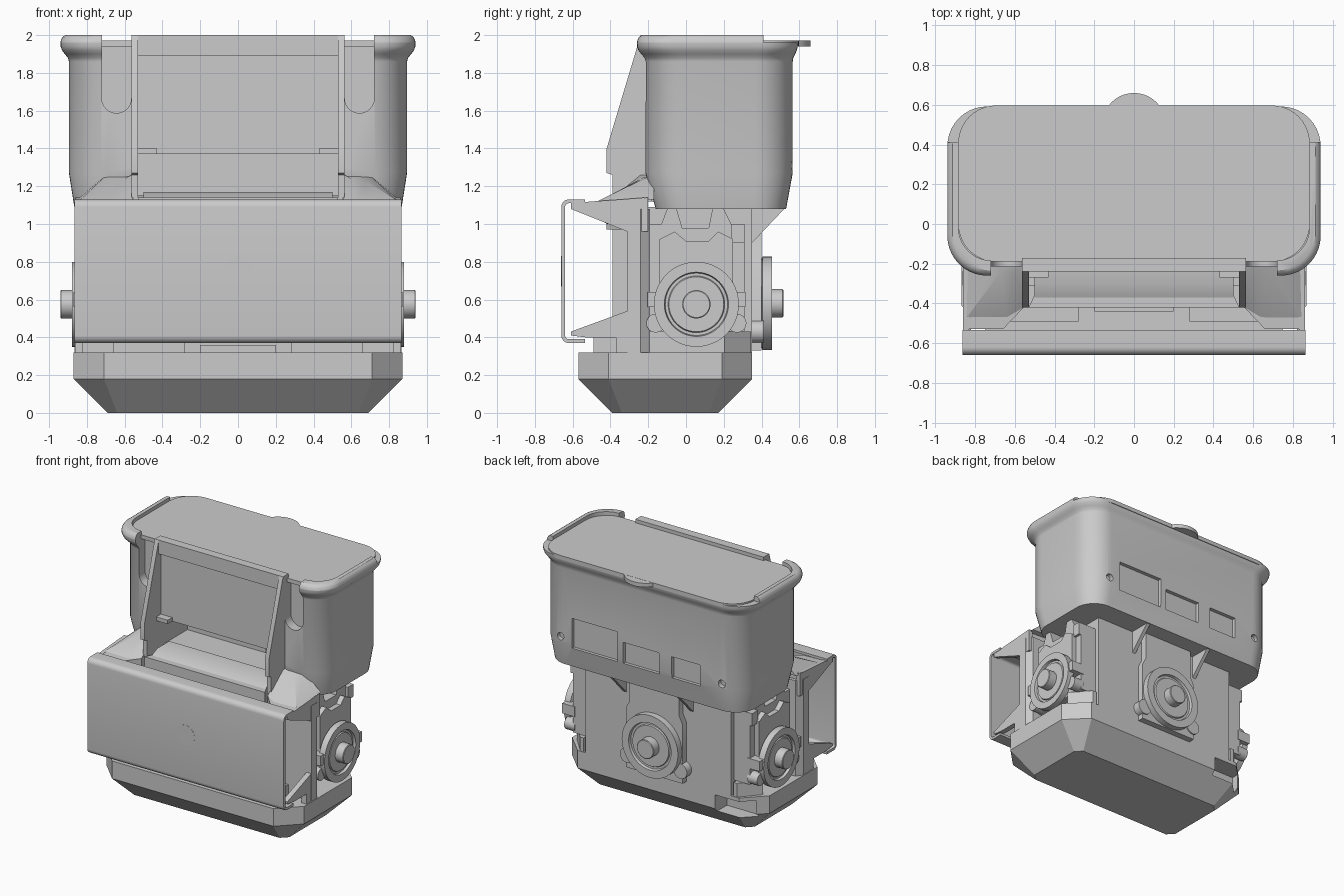
import bpy, bmesh, math
from mathutils import Vector, Matrix

if "Cube" in bpy.data.objects:
    bpy.data.objects.remove(bpy.data.objects["Cube"])


def finish(name, bm):
    bmesh.ops.recalc_face_normals(bm, faces=bm.faces)
    me = bpy.data.meshes.new(name)
    bm.to_mesh(me)
    bm.free()
    ob = bpy.data.objects.new(name, me)
    bpy.context.collection.objects.link(ob)
    return ob


def skin(bm, rings):
    """Closed solid through a list of equal-length point rings."""
    vs = [[bm.verts.new(p) for p in r] for r in rings]
    n = len(vs[0])
    for a, b in zip(vs, vs[1:]):
        for i in range(n):
            bm.faces.new((a[i], a[(i + 1) % n], b[(i + 1) % n], b[i]))
    bm.faces.new(vs[0])
    bm.faces.new(vs[-1])


def solid(name, rings, mirror=False):
    bm = bmesh.new()
    skin(bm, rings)
    if mirror:
        skin(bm, [[(-p[0], p[1], p[2]) for p in r] for r in rings])
    return finish(name, bm)


def prism(name, axis, pts, a, b, mirror=False):
    put = {'x': lambda p, h: (h, p[0], p[1]),
           'y': lambda p, h: (p[0], h, p[1]),
           'z': lambda p, h: (p[0], p[1], h)}[axis]
    return solid(name, [[put(p, h) for p in pts] for h in (a, b)], mirror)


def box(name, x0, x1, y0, y1, z0, z1, mirror=False):
    return prism(name, 'z', [(x0, y0), (x1, y0), (x1, y1), (x0, y1)], z0, z1, mirror)


def round_rect(hx, y0, y1, r, seg=10):
    pts = []
    for k, (cx, cy) in enumerate([(hx - r, y1 - r), (r - hx, y1 - r), (r - hx, y0 + r), (hx - r, y0 + r)]):
        for i in range(seg + 1):
            t = math.pi / 2 * (k + i / seg)
            pts.append((cx + r * math.cos(t), cy + r * math.sin(t)))
    return pts


def circle(cx, cy, r, n=32):
    return [(cx + r * math.cos(2 * math.pi * i / n), cy + r * math.sin(2 * math.pi * i / n)) for i in range(n)]


def cut(ob, *cutters):
    for c in cutters:
        m = ob.modifiers.new('cut', 'BOOLEAN')
        m.operation, m.solver, m.object = 'DIFFERENCE', 'EXACT', c
        bpy.context.view_layer.objects.active = ob
        bpy.ops.object.modifier_apply(modifier=m.name)
        bpy.data.objects.remove(c)


def lathe(name, prof, centre, turn):
    """Spin (radius, height) pairs about z, then turn and place."""
    bm = bmesh.new()
    skin(bm, [[(x, y, h) for x, y in circle(0, 0, r, 48)] for r, h in prof])
    bmesh.ops.transform(bm, matrix=Matrix.Translation(Vector(centre)) @ turn, verts=bm.verts)
    return finish(name, bm)


# Faceted base with chamfered corners and a socket at the rear left
def octagon(hx, y0, y1, c):
    return [(hx - c, y0), (hx, y0 + c), (hx, y1 - c), (hx - c, y1),
            (c - hx, y1), (-hx, y1 - c), (-hx, y0 + c), (c - hx, y0)]


base = solid('base', [[(x, y, z) for x, y in octagon(*s)] for z, s in (
    (0, (.69, -.39, .17, .05)), (.18, (.87, -.57, .35, .16)), (.32, (.87, -.57, .35, .16)))])
cut(base, box('socket', -.8, -.5, .2, .45, .15, .29))
box('base_front_step', .28, .66, -.49, -.3, .31, .40, True)
box('base_middle_step', -.2, .2, -.44, -.3, .31, .36)
prism('base_rear_corner', 'z', [(.66, .20), (.82, .20), (.69, .345), (.66, .345)], .31, .43, True)

# Body core and front housing
box('body_core', -.64, .64, -.24, .35, .31, 1.09)
box('front_wall', -.80, .80, -.31, -.22, .31, 1.06)
prism('side_frame', 'z', [(.78, -.31), (.865, -.31), (.865, -.24), (.83, -.19), (.64, -.19), (.64, -.31)],
      .31, 1.08, True)
prism('front_tray', 'z', [(-.53, -.42), (.53, -.42), (.43, -.2), (-.43, -.2)], .97, 1.14)
prism('tray_ramp', 'x', [(-.37, 1.14), (-.30, 1.17), (-.15, 1.17), (-.15, 1.12), (-.37, 1.12)], -.50, .50)
box('housing_rib', .14, .19, -.39, -.3, .4, .98, True)

# Side wheel mounts with raised shoulders and clips
prism('side_mount', 'x', [(-.19, .43), (.31, .43), (.31, 1.0), (.24, 1.0), (.2, 1.08), (.14, 1.08), (.12, .98),
                          (-.02, .98), (-.05, 1.08), (-.1, 1.08), (-.13, 1.0), (-.19, 1.0)], .62, .78, True)
prism('side_mount_post', 'x', [(-.14, .6), (.25, .6), (.25, .92), (.17, .96), (.12, .91), (0, .91), (-.06, .96),
                               (-.14, .92)], .76, .82, True)
for y in (-.16, .27):
    prism('side_lug', 'x', circle(y, .475, .05, 16), .76, .85, True)
    box('side_clip', .76, .87, y - .045, y + .045, .56, .64, True)
box('side_hook', .62, .80, .24, .31, .90, 1.0, True)

# Rear plate, lugs and gussets
prism('rear_plate', 'y', [(-.25, .33), (.25, .33), (.25, .80), (.22, .86), (.22, 1.08), (-.22, 1.08), (-.22, .86),
                          (-.25, .80)], .33, .40)
prism('rear_lug', 'y', circle(.235, .43, .06, 20), .33, .41, True)
prism('rear_gusset', 'x', [(.34, .89), (.53, 1.09), (.34, 1.09)], .28, .31, True)

# Wheels: one each side, one at the rear
wheel = [(.20, -.06), (.225, -.05), (.225, 0), (.17, 0), (.165, -.02), (.15, -.02), (.145, -.01), (.075, -.01),
         (.075, .056), (.07, .06)]
for s, n in ((1, 'right_wheel'), (-1, 'left_wheel')):
    lathe(n, wheel, (.88 * s, .055, .575), Matrix.Rotation(s * math.pi / 2, 4, 'Y'))
lathe('rear_wheel', [(r * (1.1 if r > .1 else 1), h) for r, h in wheel], (0, .455, .58),
      Matrix.Rotation(-math.pi / 2, 4, 'X'))

# Upper bin with a rolled rim
def bin_ring(o):
    return round_rect(.895 + o, -.215 - o, .565 + .6 * o, .2)


sections = [(1.08, round_rect(.865, -.16, .53, .17)), (1.27, bin_ring(0))]
sections += [(z, bin_ring(o)) for z, o in
             ((1.86, 0), (1.88, .006), (1.9, .022), (1.92, .037), (1.94, .044), (1.96, .045))]
upper_bin = solid('upper_bin', [[(x, y, z) for x, y in pts] for z, pts in sections])
slot = [(.643 + .078 * math.cos(t), 1.665 + .078 * math.sin(t))
        for t in [math.pi + math.pi * i / 16 for i in range(17)]] + [(.721, 2.1), (.565, 2.1)]
cut(upper_bin,
    box('front_opening', -.53, .53, -.4, .12, 1.15, 1.37),
    box('rim_gap', -.565, .565, -.4, -.212, 1.3, 2.1),
    prism('slot_cut', 'y', slot, -.4, -.14, True),
    box('window_large', .21, .61, .535, .7, 1.24, 1.48),
    box('window_middle', -.16, .16, .535, .7, 1.24, 1.41),
    box('window_small', -.52, -.27, .535, .7, 1.24, 1.41),
    prism('screw_holes', 'y', circle(.71, 1.31, .03, 16), .53, .7, True))

# Lid with finger tab, and raised rim clips
prism('lid', 'z', round_rect(.885, -.19, .597, .19), 1.94, 1.972)
prism('lid_tab', 'z', circle(0, .5, .16, 40), 1.94, 1.971)
clip = solid('rim_clips', [[(x, y, z) for x, y in bin_ring(o)] for z, o in
                           ((1.96, .045), (1.975, .042), (1.99, .034), (2.0, .02))])
cut(clip, prism('clip_inner', 'z', round_rect(.885, -.185, .7, .17), 1.9, 2.1),
    box('clip_back', -1.2, 1.2, .41, 1, 1.9, 2.1), box('clip_front', -.721, .721, -.5, .5, 1.9, 2.1))

# Front panel of the bin: top bar, sloping buttresses, ledges
box('panel_top_bar', -.565, .565, -.24, -.17, 1.89, 2.0)
prism('panel_buttress', 'x', [(-.24, 2.0), (-.42, 1.40), (-.42, 1.27), (-.39, 1.26), (-.39, 1.12), (-.18, 1.12),
                              (-.18, 2.0)], .53, .565, True)
box('panel_ledge', .43, .54, -.27, -.2, 1.37, 1.40, True)

# Front bumper: rounded channel with a round plug
outer, inner = [], []
for cz, a0 in ((1.09, 90), (.41, 180)):
    for i in range(7):
        t = math.radians(a0 + 15 * i)
        outer.append((-.62 + .04 * math.cos(t), cz + .04 * math.sin(t)))
        inner.append((-.62 + .02 * math.cos(t), cz + .02 * math.sin(t)))
prism('bumper', 'x', [(-.535, 1.13)] + outer + [(-.535, .37), (-.535, .39)] + inner[::-1] + [(-.535, 1.11)],
      -.865, .865)
prism('bumper_plug', 'y', circle(0, .75, .08, 40), -.661, -.64)

# Bumper brackets: outer webs, sloping tops, lower webs
prism('upper_bracket_web', 'x', [(-.61, 1.11), (-.61, 1.08), (-.31, .96), (-.2, .96), (-.2, 1.14), (-.49, 1.12)],
      .83, .862, True)
solid('upper_bracket', [
    [(.555, -.42, 1.0), (.66, -.53, 1.09), (.86, -.53, 1.09), (.86, -.22, 1.0), (.555, -.2, 1.0)],
    [(.555, -.42, 1.12), (.66, -.53, 1.11), (.86, -.53, 1.115), (.86, -.22, 1.14), (.555, -.2, 1.14)]], True)
solid('bracket_cheek', [
    [(.555, -.42, 1.12), (.64, -.47, 1.115), (.85, -.48, 1.115), (.85, -.17, 1.13), (.555, -.17, 1.13)],
    [(.555, -.24, 1.265), (.60, -.24, 1.24), (.67, -.24, 1.235), (.69, -.17, 1.265), (.555, -.17, 1.265)]], True)
prism('lower_bracket_web', 'x', [(-.61, .41), (-.61, .43), (-.31, .54), (-.25, .54), (-.25, .32), (-.37, .32),
                                 (-.37, .40), (-.53, .40)], .82, .862, True)

# Smooth curved areas, keep edges sharp
for ob in bpy.context.scene.objects:
    ob.select_set(True)
    bpy.context.view_layer.objects.active = ob
bpy.ops.object.shade_smooth_by_angle(angle=math.radians(30))
